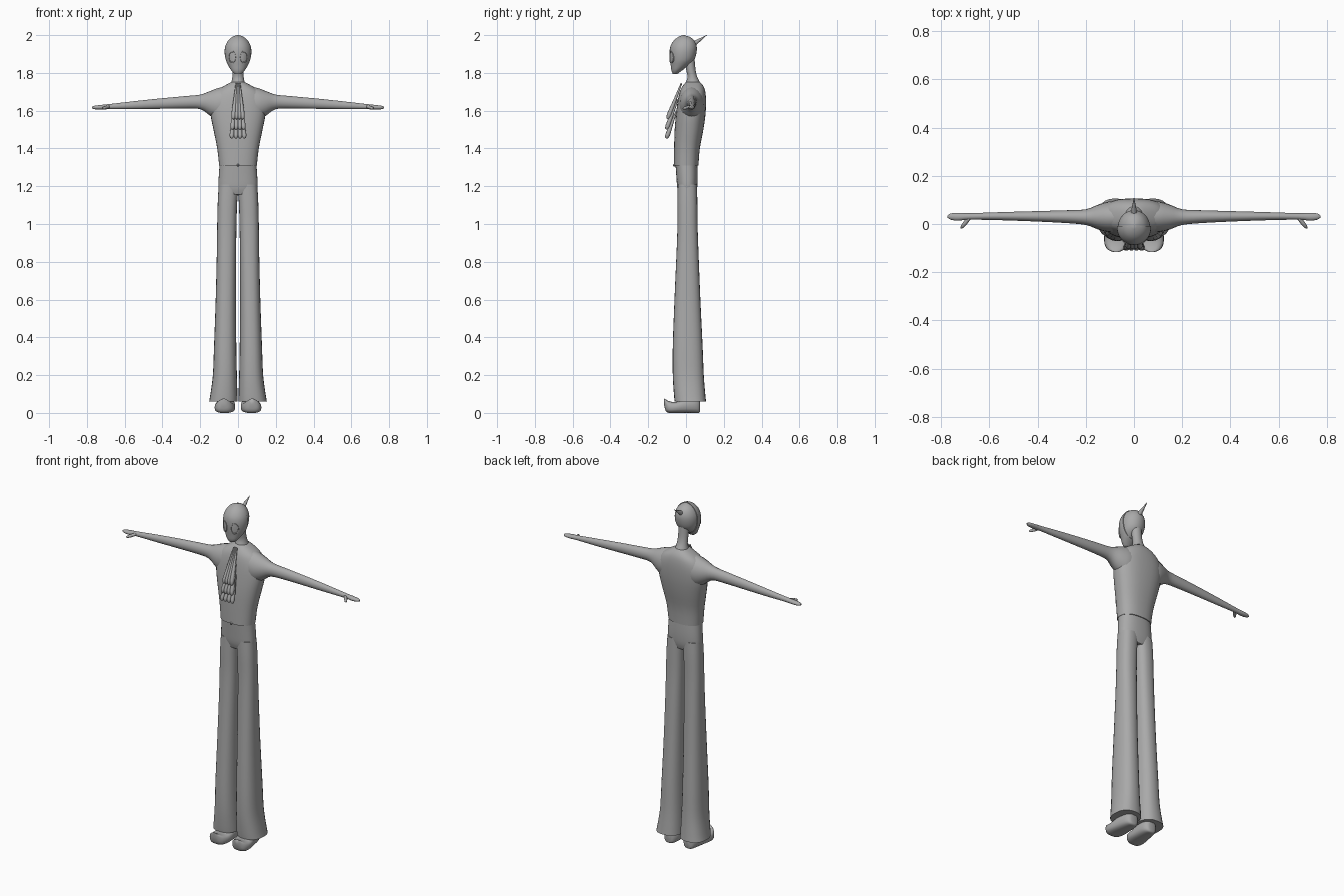
import bpy, bmesh, math
from mathutils import Vector

if "Cube" in bpy.data.objects:
    bpy.data.objects.remove(bpy.data.objects["Cube"])

grey = bpy.data.materials.new("mid grey")
grey.diffuse_color = (0.40, 0.40, 0.40, 1)
grey.use_nodes = True
grey.node_tree.nodes["Principled BSDF"].inputs["Base Color"].default_value = grey.diffuse_color


def finish(name, bm, angle=50):
    bmesh.ops.recalc_face_normals(bm, faces=bm.faces)
    me = bpy.data.meshes.new(name)
    bm.to_mesh(me)
    bm.free()
    me.materials.append(grey)
    ob = bpy.data.objects.new(name, me)
    bpy.context.collection.objects.link(ob)
    bpy.ops.object.select_all(action='DESELECT')
    ob.select_set(True)
    bpy.context.view_layer.objects.active = ob
    bpy.ops.object.shade_smooth_by_angle(angle=math.radians(angle))
    return ob


def smooth_rows(rows, steps):
    """Catmull-Rom interpolation between section rows."""
    out = []
    for i in range(len(rows) - 1):
        p = [rows[max(0, min(len(rows) - 1, i + k))] for k in (-1, 0, 1, 2)]
        for s in range(steps):
            t = s / steps
            out.append([0.5 * (2 * b + (c - a) * t + (2 * a - 5 * b + 4 * c - d) * t * t
                               + (3 * b - a - 3 * c + d) * t ** 3) for a, b, c, d in zip(*p)])
    return out + [list(rows[-1])]


def loft(axis, rows, n=24, power=2.0, steps=3):
    """Rows are (position on axis, low u, high u, low v, high v)."""
    bm = bmesh.new()
    prev = None
    rings = smooth_rows(rows, steps)
    for k, (a, u0, u1, v0, v1) in enumerate(rings):
        ring = []
        for i in range(n):
            t = 2 * math.pi * i / n
            c, s = math.cos(t), math.sin(t)
            u = (u0 + u1) / 2 + (u1 - u0) / 2 * math.copysign(abs(c) ** (2 / power), c)
            v = (v0 + v1) / 2 + (v1 - v0) / 2 * math.copysign(abs(s) ** (2 / power), s)
            co = {'X': (a, u, v), 'Y': (u, a, v), 'Z': (u, v, a)}[axis]
            ring.append(bm.verts.new(co))
        if prev:
            for i in range(n):
                j = (i + 1) % n
                bm.faces.new((prev[i], prev[j], ring[j], ring[i]))
        if k in (0, len(rings) - 1):
            bm.faces.new(ring)
        prev = ring
    return bm


def pair(name, make):
    """Build a part on the right and its mirror image on the left."""
    for side, sx in (("right", 1), ("left", -1)):
        bm = make()
        for v in bm.verts:
            v.co.x *= sx
        finish(f"{side}_{name}", bm)


def spike(bm, p0, p1, profile, n=10):
    """Round tapered strip; profile is (fraction along, radius)."""
    p0, p1 = Vector(p0), Vector(p1)
    q = (p1 - p0).to_track_quat('Z', 'Y')
    prev = None
    for k, (f, r) in enumerate(profile):
        ring = [bm.verts.new(p0.lerp(p1, f) + q @ Vector(
            (r * math.cos(2 * math.pi * i / n), r * math.sin(2 * math.pi * i / n), 0))) for i in range(n)]
        if prev:
            for i in range(n):
                j = (i + 1) % n
                bm.faces.new((prev[i], prev[j], ring[j], ring[i]))
        if k in (0, len(profile) - 1):
            bm.faces.new(ring)
        prev = ring


# Shirt body
finish("shirt", loft('Z', [
    (1.31, -.100, .100, -.064, .066), (1.40, -.110, .110, -.063, .073),
    (1.50, -.130, .130, -.060, .092), (1.58, -.145, .145, -.053, .103),
    (1.65, -.145, .145, -.044, .106), (1.70, -.118, .118, -.033, .102),
    (1.73, -.075, .075, -.018, .092), (1.752, -.034, .034, .000, .074)], 32, 2.4))

# Sleeves with shoulder flare and mitten hand
pair("arm", lambda: loft('X', [
    (.07, -.035, .095, 1.545, 1.728), (.11, -.033, .092, 1.55, 1.718),
    (.15, -.022, .080, 1.575, 1.703), (.20, -.004, .061, 1.608, 1.685),
    (.28, .004, .057, 1.612, 1.677), (.42, .011, .053, 1.610, 1.664),
    (.56, .016, .049, 1.608, 1.649), (.68, .018, .045, 1.608, 1.635),
    (.73, .014, .046, 1.606, 1.630), (.76, .018, .044, 1.608, 1.626),
    (.773, .026, .036, 1.612, 1.621)], 20))


def thumb():
    bm = bmesh.new()
    spike(bm, (.683, .026, 1.622), (.718, -.018, 1.611),
          [(0, .008), (.5, .009), (.85, .007), (1, .002)])
    return bm


pair("thumb", thumb)

# Trousers: hips and flared legs
finish("hips", loft('Z', [
    (1.155, -.090, .090, -.036, .050), (1.19, -.103, .103, -.046, .059),
    (1.25, -.102, .102, -.051, .062), (1.32, -.097, .097, -.056, .060)], 32, 2.4))
pair("trouser_leg", lambda: loft('Z', [
    (.06, .002, .153, -.060, .106), (.10, .003, .146, -.064, .102),
    (.20, .006, .133, -.070, .094), (.35, .009, .127, -.070, .088),
    (.60, .011, .118, -.061, .076), (.85, .010, .112, -.050, .066),
    (1.0, .008, .110, -.045, .061), (1.12, .004, .107, -.045, .060),
    (1.21, -.005, .102, -.044, .058)], 24, 2.4))

# Shoes with upturned toes
pair("shoe", lambda: loft('Y', [
    (-.116, .062, .086, .045, .076), (-.108, .044, .106, .012, .072),
    (-.090, .026, .120, .000, .062), (-.055, .016, .124, .000, .058),
    (.000, .016, .116, .000, .075), (.045, .020, .106, .000, .080),
    (.068, .032, .094, .000, .075), (.075, .045, .080, .008, .065)], 20, 2.8))

# Neck leaning forward into the head
finish("neck", loft('Z', [
    (1.72, -.048, .048, -.008, .088), (1.75, -.036, .036, .000, .074),
    (1.78, -.030, .030, .008, .059), (1.82, -.029, .029, .000, .050),
    (1.88, -.030, .030, -.010, .045)], 20))

# Head and slightly larger face mask ending in a rim
head = [(1.795, -.018, .018, -.070, -.045), (1.812, -.035, .035, -.077, -.022),
        (1.84, -.052, .052, -.081, .018), (1.87, -.065, .065, -.085, .045),
        (1.91, -.071, .071, -.087, .056), (1.945, -.066, .066, -.081, .056),
        (1.975, -.049, .049, -.061, .043), (1.992, -.027, .027, -.038, .022),
        (2.0, -.007, .007, -.016, .000)]
core = [(1.90 + (z - 1.90) * .97, a * .94, b * .94, c + .005, d) for z, a, b, c, d in head]
finish("head", loft('Z', core, 28))
bm = loft('Z', head, 28)
cut = bmesh.ops.bisect_plane(bm, geom=bm.verts[:] + bm.edges[:] + bm.faces[:],
                             plane_co=(0, -.008, 0), plane_no=(0, 1, 0), clear_outer=True)
edges = [e for e in cut['geom_cut'] if isinstance(e, bmesh.types.BMEdge)]
bmesh.ops.contextual_create(bm, geom=edges)
finish("face_mask", bm)

# Hair spike at the back of the head
bm = bmesh.new()
spike(bm, (0, .028, 1.945), (0, .110, 2.0), [(0, .016), (.3, .012), (1, .0008)])
finish("hair_spike", bm)


# Oval eye lenses with a thin rim, following the mask
def eye():
    bm = bmesh.new()
    n, rings = 20, []
    for scale, lift in ((1.08, -.003), (1.08, .003), (.90, .003), (.86, .000), (.4, .001)):
        ring = []
        for i in range(n):
            t = 2 * math.pi * i / n
            x, z = .031 + .018 * scale * math.cos(t), 1.884 + .030 * scale * math.sin(t)
            wide = .0665 + .0045 * min(1, (z - 1.855) / .055)
            y = -.018 - .068 * math.sqrt(1 - (x / wide) ** 2)
            ring.append(bm.verts.new((x + lift * .4, y - lift, z)))
        rings.append(ring)
    for a, b in zip(rings, rings[1:]):
        for i in range(n):
            bm.faces.new((a[i], a[(i + 1) % n], b[(i + 1) % n], b[i]))
    bm.faces.new(rings[-1])
    return bm


pair("eye", eye)

# Layered ruffled neck scarf: three tiers of four strips
tiers = [(-.024, 1.745, -.098, 1.555), (-.044, 1.66, -.104, 1.50), (-.050, 1.60, -.104, 1.453)]
for k, (ya, za, yb, zb) in enumerate(tiers):
    bm = bmesh.new()
    for s in (-1, -1 / 3, 1 / 3, 1):
        xa, xb = [s * (.009 + .025 * (1.745 - z) / .29) for z in (za, zb)]
        spike(bm, (xa, ya, za), (xb, yb, zb),
              [(0, .004), (.35, .007), (.7, .011), (.88, .0125), (.97, .009), (1, .003)])
    finish(f"scarf_tier_{k + 1}", bm)

# Waist button
bm = bmesh.new()
spike(bm, (0, -.050, 1.312), (0, -.068, 1.312), [(0, .007), (.8, .007), (1, .004)])
finish("waist_button", bm)
